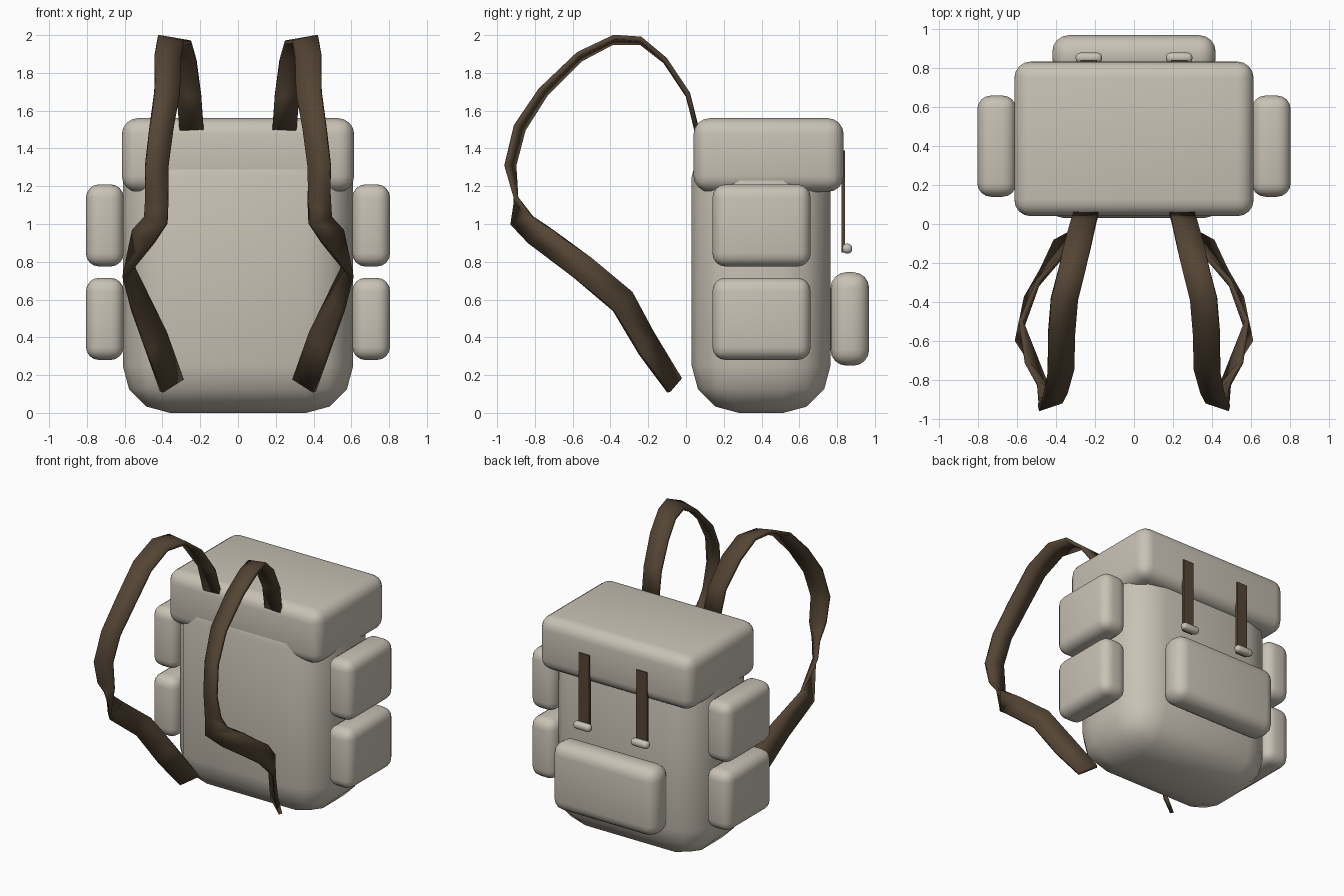
import bpy, bmesh, math
from mathutils import Vector

if "Cube" in bpy.data.objects:
    bpy.data.objects.remove(bpy.data.objects["Cube"])


def material(name, rgb):
    m = bpy.data.materials.new(name)
    m.diffuse_color = (*rgb, 1)
    m.use_nodes = True
    m.node_tree.nodes["Principled BSDF"].inputs["Base Color"].default_value = m.diffuse_color
    return m


CANVAS = material("canvas_beige", (0.58, 0.535, 0.46))
LEATHER = material("leather_brown", (0.09, 0.06, 0.035))


def finish(name, bm, mat, angle=40):
    me = bpy.data.meshes.new(name)
    bmesh.ops.recalc_face_normals(bm, faces=bm.faces)
    bm.to_mesh(me)
    bm.free()
    me.materials.append(mat)
    ob = bpy.data.objects.new(name, me)
    bpy.context.collection.objects.link(ob)
    bpy.ops.object.select_all(action='DESELECT')
    ob.select_set(True)
    bpy.context.view_layer.objects.active = ob
    bpy.ops.object.shade_smooth_by_angle(angle=math.radians(angle))
    return ob


def rounded_box(name, lo, hi, radius, segments, mat=CANVAS):
    lo, hi = Vector(lo), Vector(hi)
    bm = bmesh.new()
    bmesh.ops.create_cube(bm, size=1)
    for v in bm.verts:
        v.co = (lo + hi) / 2 + v.co * (hi - lo)
    if radius:
        bmesh.ops.bevel(bm, geom=bm.edges[:], offset=radius, segments=segments,
                        profile=0.5, affect='EDGES')
    return finish(name, bm, mat)


# Main sack and lid
rounded_box("sack", (-0.61, 0.03, 0), (0.61, 0.765, 1.5), 0.25, 3)
rounded_box("lid", (-0.615, 0.04, 1.17), (0.615, 0.835, 1.56), 0.085, 4)

# Pockets
rounded_box("back_pocket", (-0.42, 0.765, 0.25), (0.42, 0.97, 0.745), 0.085, 4)
for side, s in (("right", 1), ("left", -1)):
    for level, z0, z1 in (("lower", 0.28, 0.715), ("upper", 0.775, 1.21)):
        x0, x1 = sorted((0.605 * s, 0.805 * s))
        rounded_box(f"{side}_{level}_pocket", (x0, 0.14, z0), (x1, 0.66, z1), 0.07, 4)

    # Closing strap with its toggle
    cx = 0.232 * s
    rounded_box(f"{side}_closing_strap", (cx - 0.043, 0.822, 0.85),
                (cx + 0.043, 0.842, 1.39), 0, 1, LEATHER)
    rounded_box(f"{side}_toggle", (cx - 0.068, 0.828, 0.844),
                (cx + 0.068, 0.88, 0.896), 0.022, 3)

# Shoulder strap: pairs of edge points from the lid, over the top, down to the base
STRAP = [
    ((.18, .065, 1.47), (.31, .055, 1.50)),
    ((.195, .01, 1.68), (.325, .01, 1.69)),
    ((.22, -.11, 1.86), (.36, -.11, 1.87)),
    ((.25, -.24, 1.96), (.39, -.24, 1.98)),
    ((.29, -.39, 1.96), (.425, -.38, 1.99)),
    ((.305, -.56, 1.87), (.44, -.57, 1.90)),
    ((.31, -.74, 1.69), (.44, -.77, 1.71)),
    ((.345, -.86, 1.50), (.465, -.90, 1.52)),
    ((.37, -.91, 1.31), (.49, -.95, 1.31)),
    ((.37, -.90, 1.12), (.49, -.90, 1.14)),
    ((.38, -.92, 1.00), (.49, -.82, 1.04)),
    ((.45, -.83, .90), (.55, -.71, .97)),
    ((.60, -.60, .72), (.58, -.50, .82)),
    ((.555, -.38, .54), (.49, -.29, .64)),
    ((.475, -.24, .31), (.385, -.18, .43)),
    ((.405, -.09, .11), (.295, -.03, .18)),
]

for side, s in (("right", 1), ("left", -1)):
    bm = bmesh.new()
    rows = [[bm.verts.new((x * s, y, z)) for x, y, z in pair] for pair in STRAP]
    for (a, b), (c, d) in zip(rows, rows[1:]):
        bm.faces.new((a, b, d, c))
    strap = finish(f"{side}_shoulder_strap", bm, LEATHER)
    thick = strap.modifiers.new("thickness", 'SOLIDIFY')
    thick.thickness = 0.025
    thick.offset = 0
